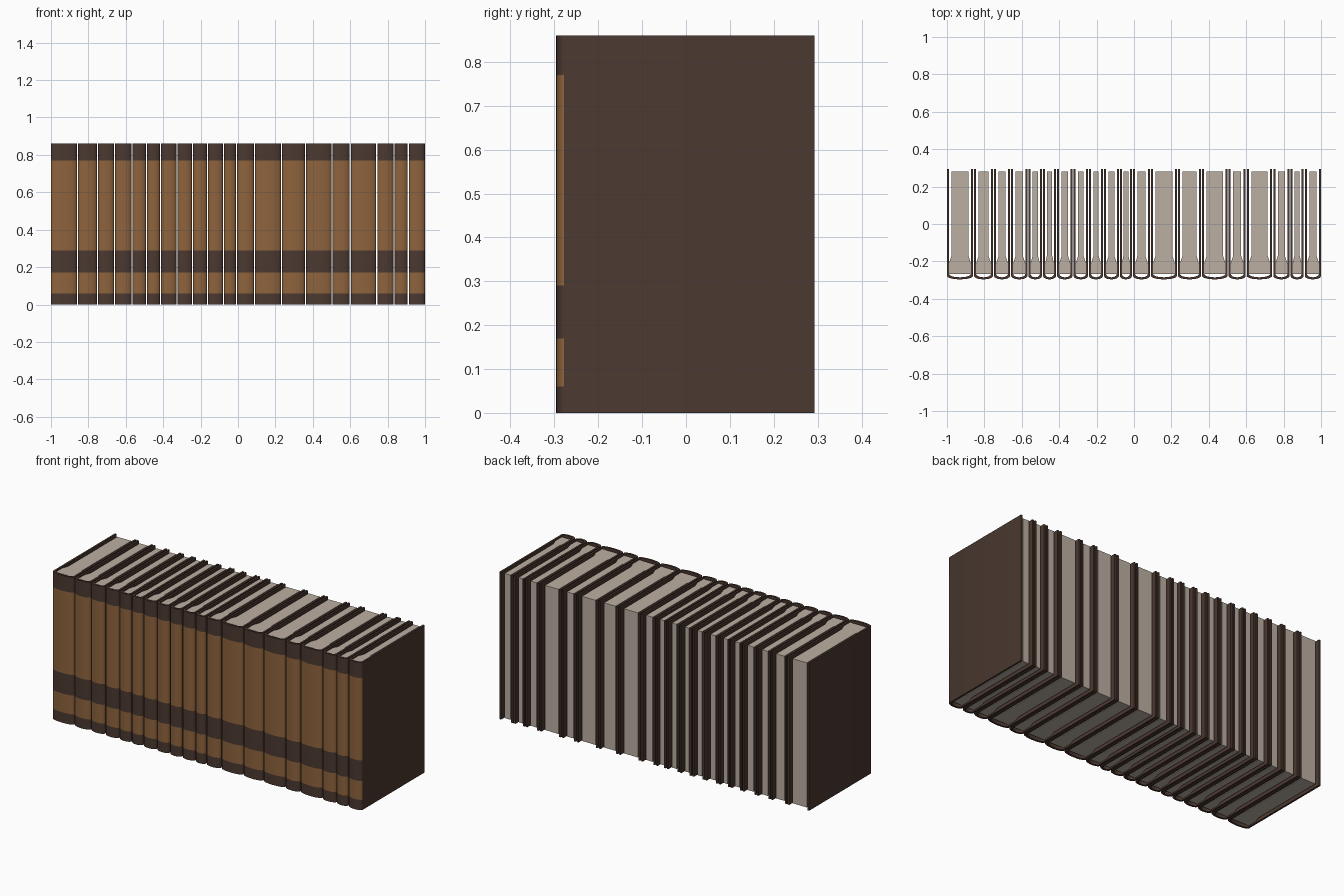
import bpy, bmesh, math

if "Cube" in bpy.data.objects:
    bpy.data.objects.remove(bpy.data.objects["Cube"])

def material(name, rgb):
    m = bpy.data.materials.new(name)
    m.diffuse_color = (*rgb, 1)
    m.use_nodes = True
    m.node_tree.nodes["Principled BSDF"].inputs["Base Color"].default_value = m.diffuse_color
    return m

DARK = material("dark_leather", (0.070, 0.040, 0.030))
TAN = material("tan_leather", (0.270, 0.125, 0.046))
PAPER = material("paper", (0.50, 0.43, 0.36))

HEIGHT, BACK, FRONT = 0.86, 0.293, -0.296
ROUND, THICK, GAP = 0.018, 0.011, 0.006
BANDS = [0, 0.06, 0.17, 0.29, 0.77, HEIGHT]   # odd intervals are tan

# x positions where one book ends and the next begins
EDGES = [-1, -0.858, -0.751, -0.66, -0.567, -0.489, -0.414, -0.326, -0.243,
         -0.163, -0.078, -0.008, 0.088, 0.232, 0.361, 0.503, 0.60, 0.742,
         0.834, 0.91, 1]

def extrude(name, profile, levels, mats, x):
    """Stack a closed xy profile through z levels; returns the object and its side faces."""
    bm = bmesh.new()
    rings = [[bm.verts.new((px, py, z)) for px, py in profile] for z in levels]
    n = len(profile)
    for k in range(len(levels) - 1):
        for i in range(n):
            j = (i + 1) % n
            f = bm.faces.new((rings[k][i], rings[k][j], rings[k + 1][j], rings[k + 1][i]))
            # tan leather only on the outer curve of the spine
            mid_y = (profile[i][1] + profile[j][1]) / 2
            if len(mats) > 1 and k % 2 == 1 and 0 < i <= ARC and mid_y < FRONT + ROUND:
                f.material_index = 1
    bm.faces.new(rings[0][::-1])
    bm.faces.new(rings[-1])
    bmesh.ops.recalc_face_normals(bm, faces=bm.faces)
    me = bpy.data.meshes.new(name)
    bm.to_mesh(me)
    bm.free()
    for m in mats:
        me.materials.append(m)
    ob = bpy.data.objects.new(name, me)
    ob.location.x = x
    bpy.context.collection.objects.link(ob)
    return ob

ARC = 10

def shell(half, front):
    """Open U: back edge, rounded spine, back edge."""
    pts = [(-half, BACK)]
    for i in range(ARC + 1):
        a = math.pi * i / ARC
        pts.append((-half * math.cos(a), front + ROUND * (1 - math.sin(a))))
    return pts + [(half, BACK)]

for b, (x0, x1) in enumerate(zip(EDGES, EDGES[1:]), 1):
    # keep the outermost covers exactly at the ends of the row
    x0 += 0 if b == 1 else GAP / 2
    x1 -= 0 if b == len(EDGES) - 1 else GAP / 2
    half, x = (x1 - x0) / 2, (x0 + x1) / 2

    # cover: two boards and rounded spine as one banded shell
    cover = shell(half, FRONT) + shell(half - THICK, FRONT + THICK)[::-1]
    extrude(f"book_cover_{b}", cover, BANDS, [DARK, TAN], x)

    # pages: full width at the spine, narrower toward the fore edge
    wide = half - THICK
    slim = max(wide - 0.013, 0.014)
    right = [(wide, -0.268), (wide, -0.21), (slim, -0.17), (slim, 0.28)]
    pages = right + [(-px, py) for px, py in right[::-1]]
    extrude(f"book_pages_{b}", pages, [0.008, HEIGHT - 0.008], [PAPER], x)

# smooth spine curves, sharp board edges
for ob in bpy.context.collection.objects:
    ob.select_set(True)
    bpy.context.view_layer.objects.active = ob
bpy.ops.object.shade_smooth_by_angle(angle=math.radians(35))
